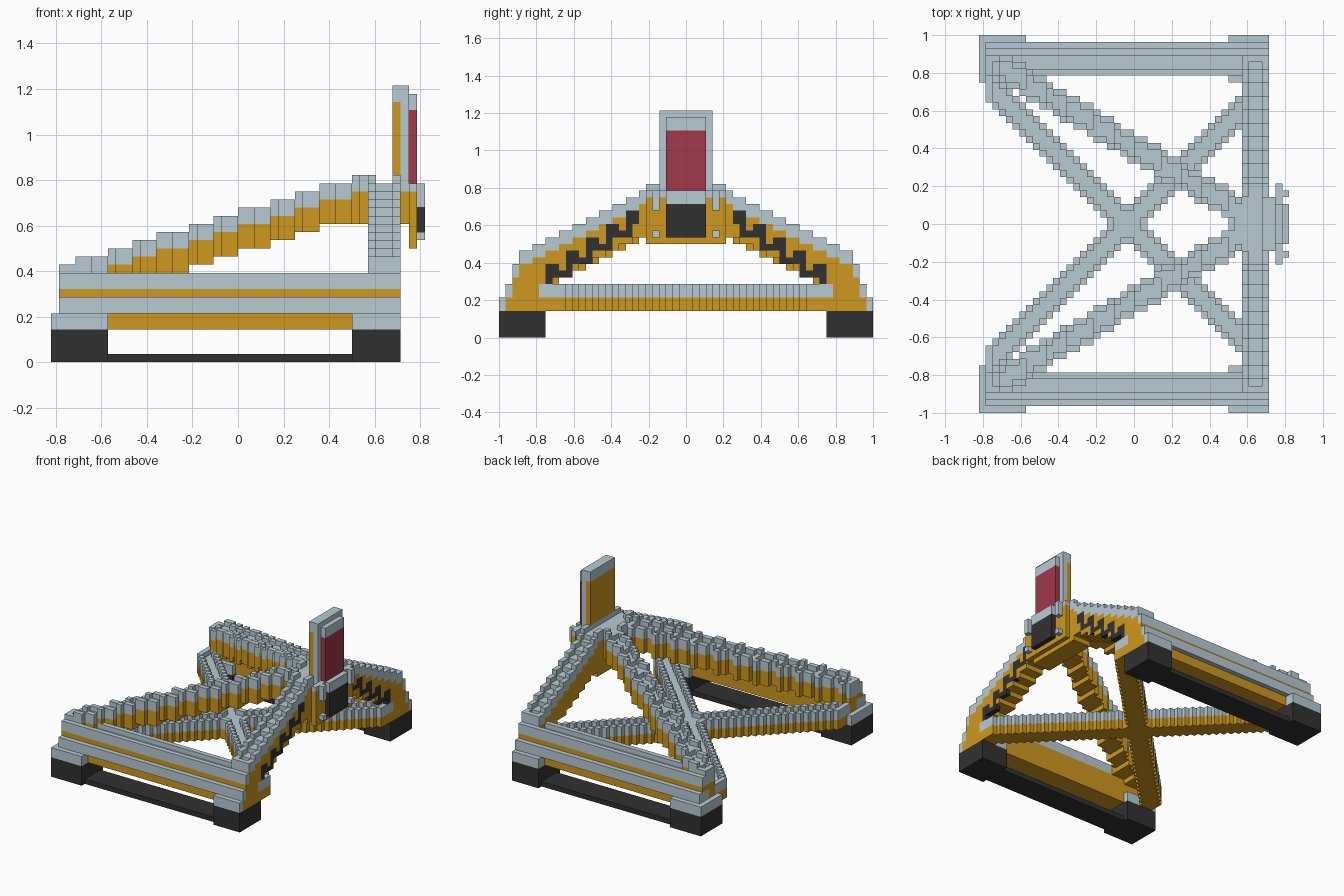
import bpy, bmesh, math

U = 1 / 28  # size of one block

if "Cube" in bpy.data.objects:
    bpy.data.objects.remove(bpy.data.objects["Cube"], do_unlink=True)


def material(name, rgb):
    m = bpy.data.materials.new(name)
    m.use_nodes = True
    m.diffuse_color = (*rgb, 1)
    bsdf = m.node_tree.nodes["Principled BSDF"]
    bsdf.inputs["Base Color"].default_value = (*rgb, 1)
    bsdf.inputs["Roughness"].default_value = 0.8
    return m


GREY, GOLD, DARK, RED = range(4)
MATS = [material("pale steel", (0.48, 0.60, 0.65)),
        material("ochre yellow", (0.62, 0.315, 0.013)),
        material("charcoal", (0.031, 0.031, 0.031)),
        material("dark red", (0.35, 0.04, 0.07))]


def box(cells, x0, x1, y0, y1, z0, z1, colour, side=1):
    """Fill a block range; later boxes repaint earlier ones."""
    if side < 0:
        y0, y1 = -y1, -y0
    for x in range(x0, x1):
        for y in range(y0, y1):
            for z in range(z0, z1):
                cells[x, y, z] = colour


def groove(cells):
    """Sink the inner columns by one block, leaving rails on the edges."""
    tops = {}
    for x, y, z in cells:
        tops[x, y] = max(z, tops.get((x, y), 0))
    for (x, y), z in tops.items():
        if all(n in tops for n in ((x + 1, y), (x - 1, y), (x, y + 1), (x, y - 1))):
            del cells[x, y, z]


def build(name, cells):
    """Make one mesh from the outer skin of the filled blocks."""
    bm = bmesh.new()
    verts = {}

    def vert(p):
        if p not in verts:
            verts[p] = bm.verts.new([c * U for c in p])
        return verts[p]

    for cell, colour in cells.items():
        for axis in range(3):
            for d in (0, 1):
                near = list(cell)
                near[axis] += 2 * d - 1
                if tuple(near) in cells:
                    continue
                a, b = (axis + 1) % 3, (axis + 2) % 3
                ring = [(0, 0), (1, 0), (1, 1), (0, 1)]
                corners = []
                for u, v in (ring if d else ring[::-1]):
                    p = list(cell)
                    p[axis] += d
                    p[a] += u
                    p[b] += v
                    corners.append(vert(tuple(p)))
                bm.faces.new(corners).material_index = colour
    bmesh.ops.dissolve_limit(bm, angle_limit=math.radians(1), verts=bm.verts[:],
                             edges=bm.edges[:], delimit={'MATERIAL'})
    mesh = bpy.data.meshes.new(name)
    bm.to_mesh(mesh)
    bm.free()
    for m in MATS:
        mesh.materials.append(m)
    bpy.context.collection.objects.link(bpy.data.objects.new(name, mesh))


for side, word in ((-1, "front"), (1, "back")):
    # Layered side runner with a channel along its top
    c = {}
    box(c, -22, 20, 22, 26, 4, 9, GOLD, side)
    box(c, -22, 20, 24, 27, 6, 8, GREY, side)
    box(c, -22, 20, 22, 26, 9, 10, GREY, side)
    box(c, -22, 20, 22, 23, 10, 11, GREY, side)
    box(c, -22, 20, 25, 26, 10, 11, GREY, side)
    for x0, x1 in ((-23, -16), (14, 20)):
        box(c, x0, x1, 21, 28, 4, 6, GREY, side)
    box(c, 19, 20, 21, 27, 4, 6, GOLD, side)
    box(c, 19, 20, 22, 26, 6, 8, GOLD, side)
    box(c, 19, 20, 22, 25, 8, 11, GOLD, side)
    build(word + "_runner", c)

    # Rubber feet joined by a thin strip
    c = {}
    box(c, -16, 14, 22, 27, 0, 1, DARK, side)
    box(c, -23, -16, 21, 28, 0, 4, DARK, side)
    box(c, 14, 20, 21, 28, 0, 4, DARK, side)
    build(word + "_feet", c)

# Low crossed floor braces
c = {}
for side in (-1, 1):
    for i in range(-22, 20):
        j0, j1 = max(-22, i - 1), min(22, i + 4)
        box(c, i, i + 1, j0, j1, 4, 6, GOLD, side)
        box(c, i, i + 1, j0, j1, 6, 8, GREY, side)
groove(c)
build("floor_cross_brace", c)

# Upper frame: two rising braces meeting a stepped arch across the end
c = {}
for side in (-1, 1):
    for i in range(-22, 16):
        top = min(23, 12 + int((i + 23.5) / 3.34))
        low = min(17, top - 5)
        mid = 1.7 + 0.6 * (16 - i)
        j0, j1 = max(0, round(mid - 2.5)), min(25, round(mid + 2))
        box(c, i, i + 1, j0, j1, low, top - 2, GOLD, side)
        box(c, i, i + 1, j0, j1, top - 2, top, GREY, side)
    for j in range(25):
        top = 23 if j < 6 else 22 if j < 7 else 21 - (j - 7) // 2
        low = 14 if j < 6 else 4 if j > 21 else round(15 - (j - 6) * 0.45)
        box(c, 16, 20, j, j + 1, low, top - 2, GOLD, side)
        box(c, 16, 20, j, j + 1, top - 2, top, GREY, side)
    # Slanted dark vents in the outer face of the arch
    for p in range(5):
        j0, zt = 7 + 3 * p, 19 - 2 * p
        box(c, 19, 20, j0, j0 + 2, zt - 2, zt, DARK, side)
        box(c, 19, 20, j0 + 1, j0 + 2, zt - 3, zt - 2, DARK, side)
        if p < 4:
            box(c, 19, 20, j0 + 1, j0 + 3, zt - 4, zt - 3, DARK, side)
groove(c)
build("upper_frame", c)

# Control housing on the arch
c = {}
box(c, 20, 21, -4, 4, 17, 21, GOLD)
box(c, 20, 21, -4, 4, 21, 23, GREY)
box(c, 21, 22, -6, 6, 14, 21, GOLD)
box(c, 21, 22, -6, 6, 21, 22, GREY)
box(c, 22, 23, -3, 3, 15, 20, DARK)
box(c, 22, 23, -3, 3, 20, 22, GREY)
for side in (-1, 1):
    box(c, 22, 23, 4, 5, 19, 22, GREY, side)
    box(c, 22, 23, 4, 5, 15, 16, GREY, side)
build("control_housing", c)

# Upright sign board with a red panel
c = {}
box(c, 19, 20, -4, 4, 23, 32, GOLD)
box(c, 19, 20, -4, 4, 32, 34, GREY)
box(c, 20, 21, -4, 4, 23, 34, GREY)
box(c, 21, 22, -3, 3, 22, 31, RED)
box(c, 21, 22, -3, 3, 31, 33, GREY)
build("sign_board", c)
